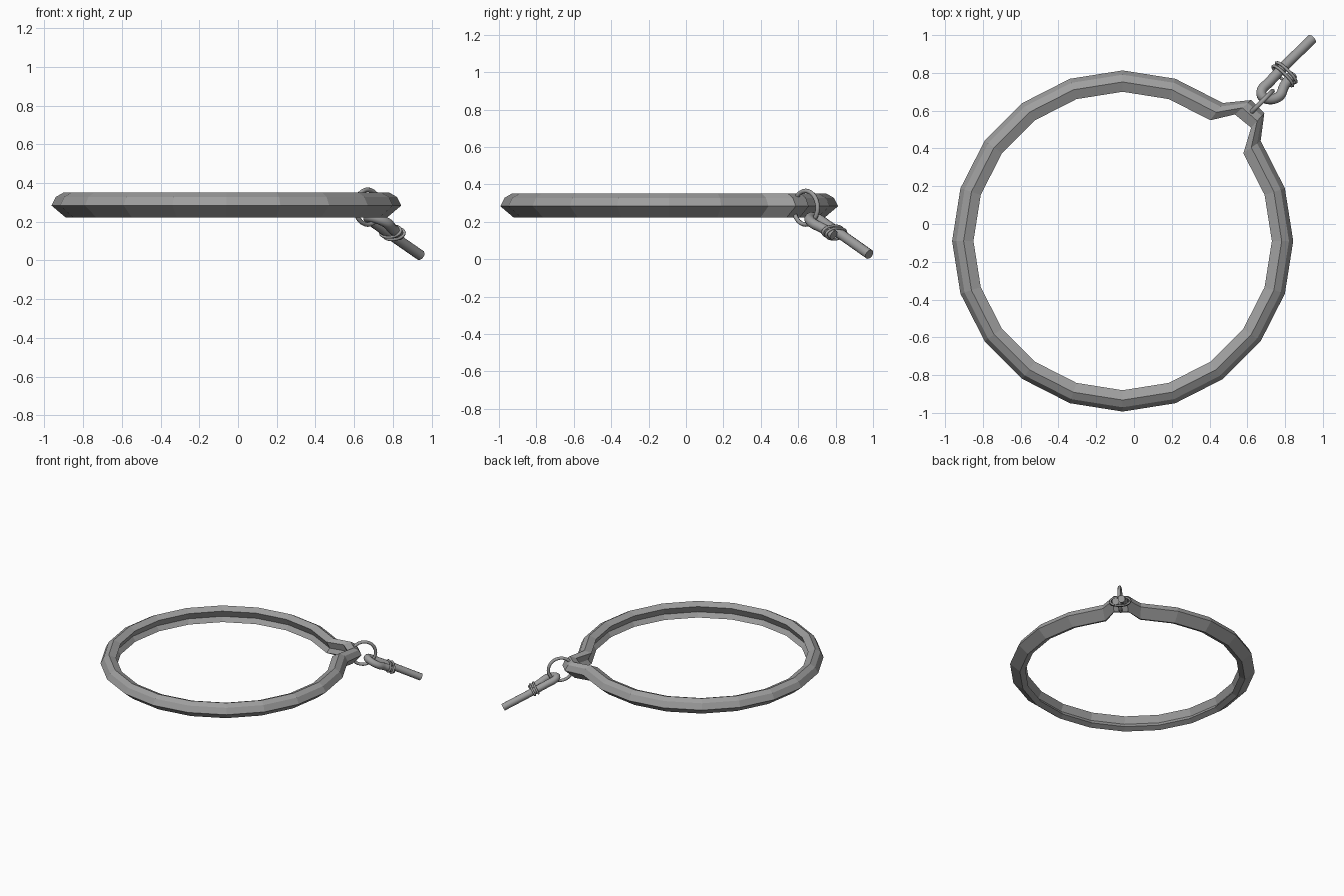
import bpy, bmesh, math
from mathutils import Vector, Matrix

cube = bpy.data.objects.get("Cube")
if cube:
    bpy.data.objects.remove(cube, do_unlink=True)

metal = bpy.data.materials.new("grey metal")
metal.use_nodes = True
GREY = (0.34, 0.34, 0.34, 1)
metal.diffuse_color = GREY
metal.node_tree.nodes["Principled BSDF"].inputs["Base Color"].default_value = GREY


def finish(bm, name, smooth):
    bmesh.ops.recalc_face_normals(bm, faces=bm.faces)
    mesh = bpy.data.meshes.new(name)
    bm.to_mesh(mesh)
    bm.free()
    mesh.materials.append(metal)
    for p in mesh.polygons:
        p.use_smooth = smooth and len(p.vertices) == 4
    obj = bpy.data.objects.new(name, mesh)
    bpy.context.collection.objects.link(obj)
    return obj


def skin(name, loops, closed, smooth=True):
    """Bridge a list of cross-section loops into a tube."""
    bm = bmesh.new()
    rows = [[bm.verts.new(p) for p in loop] for loop in loops]
    n = len(rows[0])
    for a in range(len(rows) if closed else len(rows) - 1):
        r, s = rows[a], rows[(a + 1) % len(rows)]
        for k in range(n):
            bm.faces.new((r[k], r[(k + 1) % n], s[(k + 1) % n], s[k]))
    if not closed:
        bm.faces.new(rows[0])
        bm.faces.new(rows[-1])
    return finish(bm, name, smooth)


def tube(name, path, radius, normal, closed=False, sides=10):
    """Round tube along a path lying in the plane with the given normal."""
    loops, n = [], len(path)
    for i, p in enumerate(path):
        before = path[i - 1] if closed or i else p
        after = path[(i + 1) % n] if closed or i < n - 1 else p
        side = (after - before).normalized().cross(normal)
        loops.append([p + radius * (math.cos(t) * side + math.sin(t) * normal)
                      for t in (math.tau * k / sides for k in range(sides))])
    return skin(name, loops, closed)


def ellipse(centre, u, v, count):
    return [centre + u * math.cos(math.tau * k / count) + v * math.sin(math.tau * k / count)
            for k in range(count)]


# Faceted hoop: (depth from inner to outer edge, height)
PROFILE = [(1, .283), (.80, .328), (.46, .35), (0, .328), (.22, .275), (0, .24), (.36, .222)]
CENTRE = Vector((-.06, -.09))
sections = []
for i in range(20):
    a = math.radians(18 * i)
    d = Vector((math.cos(a), math.sin(a)))
    sections.append((CENTRE + d * .79, CENTRE + d * .903))
    if i == 2:      # pinched neck that holds the link
        sections.append((Vector((.62, .51)), Vector((.69, .587))))
        sections.append((Vector((.534, .58)), Vector((.62, .656))))
skin("hoop", [[(*inner.lerp(outer, t), z) for t, z in PROFILE] for inner, outer in sections],
     True, smooth=False)

# Upright link through the neck
along = Vector((1, 1, 0)).normalized()
across = Vector((1, -1, 0)).normalized()
up = Vector((0, 0, 1))
tube("link", ellipse(Vector((.67, .64, .275)), along * .09, up * .09, 28), .012, across, True, 8)


# Sloping plane shared by the hook and its rod
def sloped(x, y):
    return Vector((x, y, .027 + .35 * ((.94 - x) + (.98 - y))))


slope = (sloped(.9, .9) - sloped(.7, .7)).normalized()
plane_normal = slope.cross(across).normalized()

# Rod bent into a hook with a short tail
guides = [sloped(*p) for p in ((.78, .82), (.72, .755), (.677, .71), (.682, .672),
                               (.73, .66), (.775, .682), (.795, .73), (.84, .79))]
path = [sloped(.943, .98)]
for i in range(len(guides) - 1):
    p0, p1 = guides[max(i - 1, 0)], guides[i]
    p2, p3 = guides[i + 1], guides[min(i + 2, len(guides) - 1)]
    for k in range(4):
        t = k / 4
        path.append(.5 * (2 * p1 + (p2 - p0) * t + (2 * p0 - 5 * p1 + 4 * p2 - p3) * t * t
                          + (3 * p1 - p0 - 3 * p2 + p3) * t ** 3))
path.append(guides[-1])
tube("hook_rod", path, .027, plane_normal, sides=12)

# Wire wraps binding the tail to the rod
for i, shift in enumerate((-.014, .014)):
    middle = sloped(.797, .793) + slope * shift
    tube("wire_wrap_%d" % (i + 1), ellipse(middle, across * .074, plane_normal * .033, 24),
         .008, slope, True, 6)
